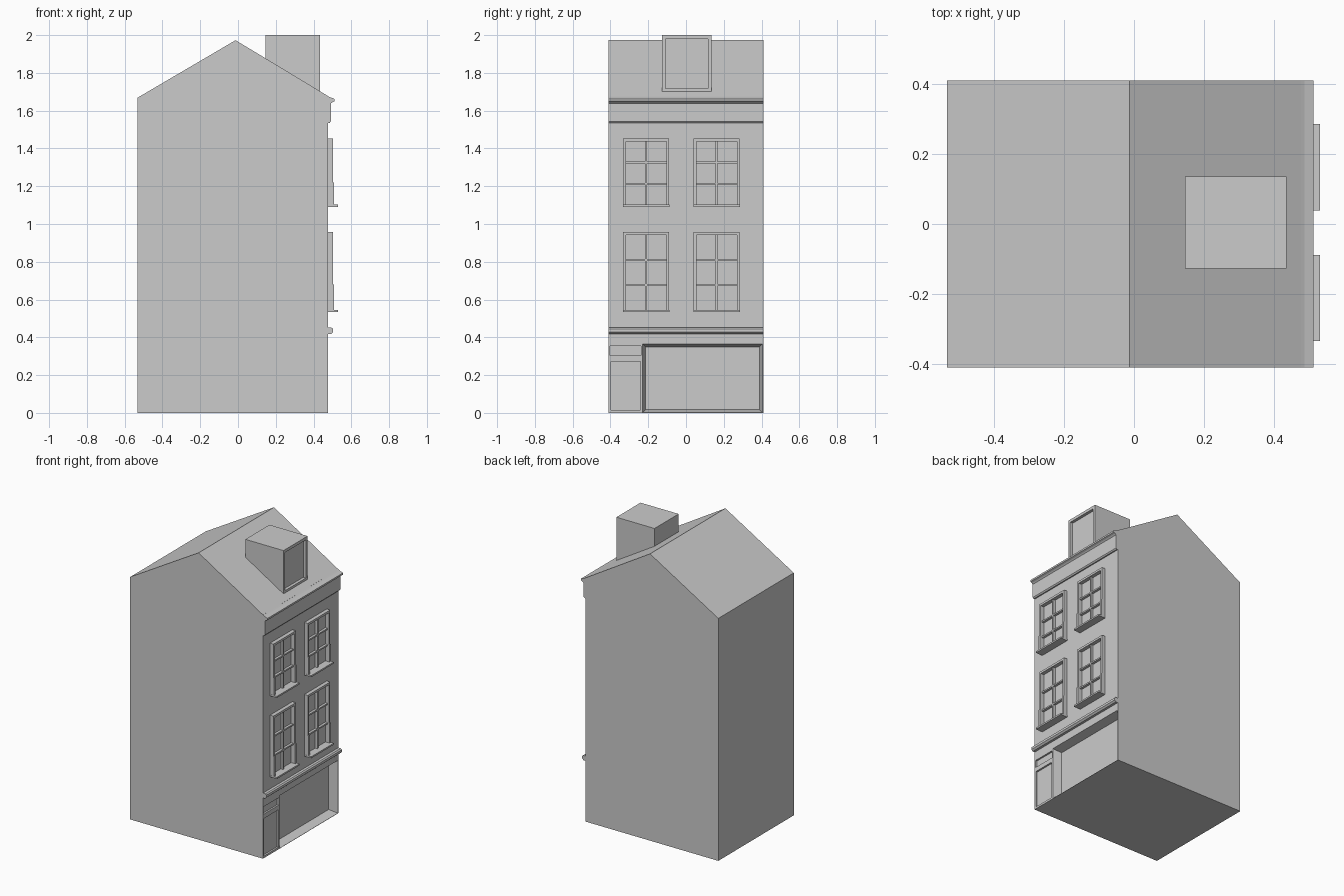
import bpy, bmesh

if "Cube" in bpy.data.objects:
    bpy.data.objects.remove(bpy.data.objects["Cube"])

WALL = 0.477      # x of the street facade
HALF = 0.41       # half the house width along y


def finish(name, bm):
    bmesh.ops.recalc_face_normals(bm, faces=bm.faces[:])
    me = bpy.data.meshes.new(name)
    bm.to_mesh(me)
    bm.free()
    ob = bpy.data.objects.new(name, me)
    bpy.context.collection.objects.link(ob)
    return ob


def prism(name, profile, y0, y1):
    """Extrude an xz profile along y."""
    bm = bmesh.new()
    face = bm.faces.new([bm.verts.new((x, y0, z)) for x, z in profile])
    ext = bmesh.ops.extrude_face_region(bm, geom=[face])
    verts = [g for g in ext["geom"] if isinstance(g, bmesh.types.BMVert)]
    bmesh.ops.translate(bm, verts=verts, vec=(0, y1 - y0, 0))
    return finish(name, bm)


def add_box(bm, x0, x1, y0, y1, z0, z1):
    for v in bmesh.ops.create_cube(bm, size=1)["verts"]:
        v.co = ((x0 + x1) / 2 + v.co.x * (x1 - x0),
                (y0 + y1) / 2 + v.co.y * (y1 - y0),
                (z0 + z1) / 2 + v.co.z * (z1 - z0))


def recess(target, x, y0, y1, z0, z1, depth, taper=0.0):
    """Cut a pocket into a +x facing wall; its sides slope in by taper."""
    over = 0.02
    k = taper / depth * over
    bm = bmesh.new()
    rings = []
    for px, t in ((x + over, -k), (x - depth, taper)):
        rings.append([bm.verts.new((px, y, z)) for y, z in (
            (y0 + t, z0 + t), (y1 - t, z0 + t), (y1 - t, z1 - t), (y0 + t, z1 - t))])
    for r in rings:
        bm.faces.new(r)
    for i in range(4):
        j = (i + 1) % 4
        bm.faces.new((rings[0][i], rings[0][j], rings[1][j], rings[1][i]))
    cutter = finish("recess_cutter", bm)
    cutter.hide_render = True
    mod = target.modifiers.new("recess", 'BOOLEAN')
    mod.operation = 'DIFFERENCE'
    mod.solver = 'EXACT'
    mod.object = cutter
    bpy.context.view_layer.objects.active = target
    bpy.ops.object.modifier_apply(modifier=mod.name)
    bpy.data.objects.remove(cutter)


# House body with gabled roof
body = prism("house_body", [(-0.533, 0), (WALL, 0), (WALL, 1.677),
                            (-0.013, 1.973), (-0.533, 1.668)], -HALF, HALF)

# Shop window, door and transom pockets
recess(body, WALL, -0.23, 0.405, 0.002, 0.365, 0.06, 0.015)
recess(body, WALL, -0.398, -0.242, 0.014, 0.272, 0.012)
recess(body, WALL, -0.402, -0.238, 0.303, 0.354, 0.012)

# Cornice under the eaves and string course above the shop
prism("cornice", [(0.45, 1.535), (0.485, 1.535), (0.492, 1.543), (0.492, 1.638),
                  (0.500, 1.645), (0.512, 1.650), (0.512, 1.662), (0.487, 1.671),
                  (0.45, 1.692)], -HALF, HALF)
prism("string_course", [(0.46, 0.418), (0.493, 0.418), (0.504, 0.428),
                        (0.504, 0.444), (0.496, 0.451), (0.46, 0.451)], -HALF, HALF)

# Dormer with framed front pane
dormer = prism("dormer", [(0.145, 1.80), (0.435, 1.62), (0.435, 2.0), (0.145, 2.0)],
               -0.127, 0.135)
recess(dormer, 0.435, -0.109, 0.117, 1.718, 1.98, 0.02)


def window(name, yc, z0, z1, z_step):
    w, f, b = 0.122, 0.015, 0.005
    back = WALL - 0.01
    y0, y1 = yc - w, yc + w
    bm = bmesh.new()
    # outer frame: upper part, deeper lower part, head
    for a, c in ((y0, y0 + f), (y1 - f, y1)):
        add_box(bm, back, 0.503, a, c, z_step, z1)
        add_box(bm, back, 0.508, a, c, z0, z_step)
    add_box(bm, back, 0.503, y0 + f, y1 - f, z1 - f, z1)
    # glazing bars
    add_box(bm, back, 0.494, yc - b, yc + b, z0, z1 - f)
    for i in (1, 2):
        z = z0 + 0.008 + (z1 - f - z0 - 0.008) * i / 3
        add_box(bm, back, 0.494, y0 + f, y1 - f, z - b, z + b)
    # sill
    add_box(bm, back, 0.530, y0 - 0.001, y1 + 0.001, z0 - 0.002, z0 + 0.009)
    finish(name, bm)


# Two storeys of paired windows
for side, yc in (("left", -0.211), ("right", 0.162)):
    window("upper_window_" + side, yc, 1.093, 1.453, 1.22)
    window("lower_window_" + side, yc, 0.535, 0.958, 0.68)
